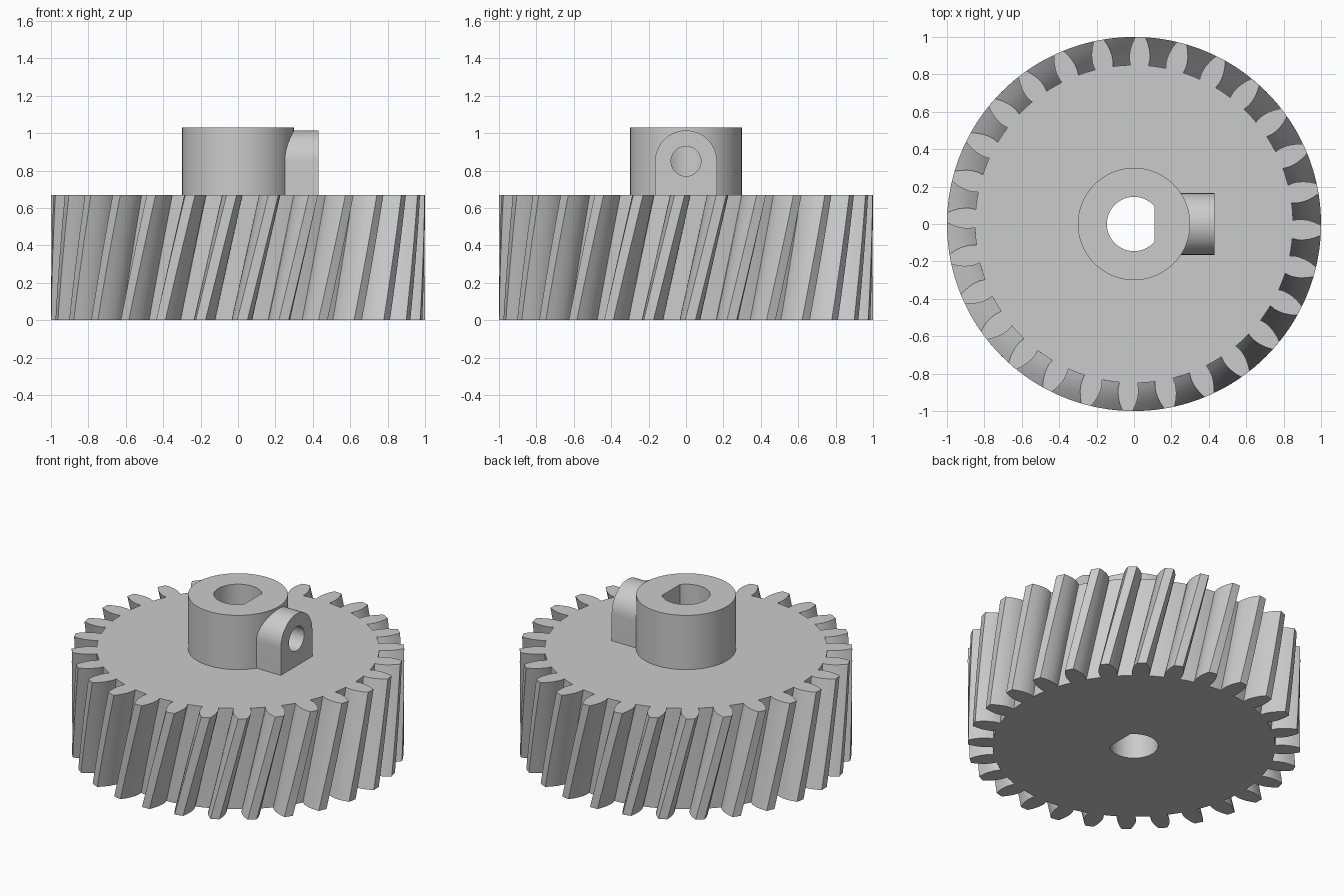
import bpy, bmesh
from math import sin, cos, pi, radians, sqrt, asin

cube = bpy.data.objects.get("Cube")
if cube:
    bpy.data.objects.remove(cube, do_unlink=True)

GREY = (0.6, 0.6, 0.6, 1)
grey = bpy.data.materials.new("plain_grey")
grey.use_nodes = True
grey.diffuse_color = GREY
grey.node_tree.nodes["Principled BSDF"].inputs["Base Color"].default_value = GREY

TEETH, GEAR_H, TOP = 28, 0.67, 1.03
TWIST, PHASE = radians(9.6), radians(-1.95)
BORE_R, FLAT_X = 0.145, 0.11
LUG_R, LUG_Z = 0.165, 0.85


def loft(name, rings):
    """Closed solid through equal-length rings of points, capped at both ends."""
    bm = bmesh.new()
    layers = [[bm.verts.new(p) for p in ring] for ring in rings]
    for a, b in zip(layers, layers[1:]):
        for i in range(len(a)):
            j = (i + 1) % len(a)
            bm.faces.new((a[i], a[j], b[j], b[i]))
    bm.faces.new(layers[0][::-1])
    bm.faces.new(layers[-1])
    bmesh.ops.recalc_face_normals(bm, faces=bm.faces)
    mesh = bpy.data.meshes.new(name)
    bm.to_mesh(mesh)
    bm.free()
    mesh.materials.append(grey)
    obj = bpy.data.objects.new(name, mesh)
    bpy.context.collection.objects.link(obj)
    return obj


def upright(name, outline, z0, z1):
    return loft(name, [[(x, y, z) for x, y in outline] for z in (z0, z1)])


def sideways(name, outline, x0, x1):
    return loft(name, [[(x, y, z) for y, z in outline] for x in (x0, x1)])


def arc(r, start, end, n, cx=0, cy=0):
    return [(cx + r * cos(start + (end - start) * i / n),
             cy + r * sin(start + (end - start) * i / n)) for i in range(n + 1)]


def combine(target, tool, operation):
    mod = target.modifiers.new(operation.lower(), "BOOLEAN")
    mod.operation, mod.solver, mod.object = operation, "EXACT", tool
    bpy.context.view_layer.objects.active = target
    bpy.ops.object.modifier_apply(modifier=mod.name)


# Helical gear: tooth flank as (radius, half angle), mirrored about the tooth centre
flank = [(0.85, 0.057), (0.88, 0.062), (0.905, 0.0605),
         (0.933, 0.055), (0.967, 0.043), (1.0, 0.027)]
pitch = 2 * pi / TEETH
tooth = [(r, -a) for r, a in flank] + [(1.0, 0)] + [(r, a) for r, a in reversed(flank)]
tooth += [(0.85, pitch / 2 - 0.018), (0.85, pitch / 2 + 0.018)]


def gear_ring(t):
    turn = PHASE + TWIST * (t - 1)
    return [(r * cos(a + k * pitch + turn), r * sin(a + k * pitch + turn), t * GEAR_H)
            for k in range(TEETH) for r, a in tooth]


gear = loft("helical_gear", [gear_ring(i / 8) for i in range(9)])

# Hub with an arched side lug
hub = upright("hub", arc(0.3, 0, 2 * pi, 72)[:-1], GEAR_H - 0.02, TOP)
lug_outline = [(-LUG_R, GEAR_H - 0.01), (LUG_R, GEAR_H - 0.01)]
lug_outline += arc(LUG_R, 0, pi, 32, 0, LUG_Z)
lug = sideways("lug", lug_outline, 0.2, 0.43)
combine(hub, lug, "UNION")

# D-shaped shaft bore and the screw hole in the lug
half = asin(sqrt(BORE_R ** 2 - FLAT_X ** 2) / BORE_R)
bore = upright("bore_cutter", arc(BORE_R, half, 2 * pi - half, 56), -0.2, TOP + 0.2)
screw = sideways("screw_cutter", arc(0.08, 0, 2 * pi, 40, 0, LUG_Z)[:-1], 0.0, 0.6)
combine(gear, bore, "DIFFERENCE")
combine(hub, bore, "DIFFERENCE")
combine(hub, screw, "DIFFERENCE")
for helper in (lug, bore, screw):
    bpy.data.objects.remove(helper, do_unlink=True)

# Smooth curved walls, crisp edges
for obj in (gear, hub):
    bpy.ops.object.select_all(action="DESELECT")
    obj.select_set(True)
    bpy.context.view_layer.objects.active = obj
    bpy.ops.object.shade_smooth_by_angle(angle=radians(25))
